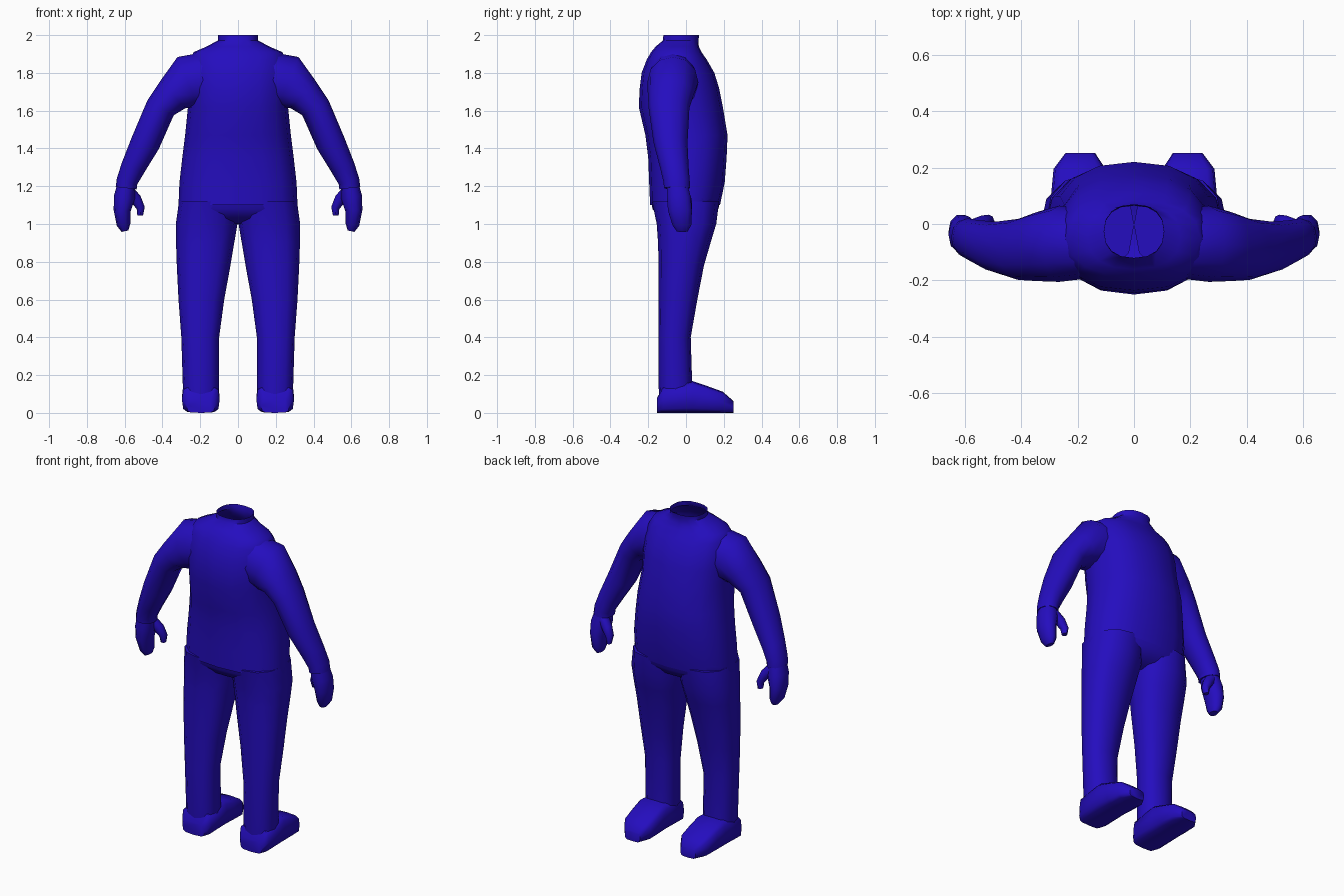
import bpy, bmesh, math
from mathutils import Vector

if "Cube" in bpy.data.objects:
    bpy.data.objects.remove(bpy.data.objects["Cube"])

blue = bpy.data.materials.new("deep blue")
blue.diffuse_color = (0.018, 0.004, 0.52, 1)
blue.use_nodes = True
blue.node_tree.nodes["Principled BSDF"].inputs["Base Color"].default_value = blue.diffuse_color
X, Y, Z = Vector((1, 0, 0)), Vector((0, 1, 0)), Vector((0, 0, 1))


def loft(name, rings, sides=12, power=1.0, caps=(True, True), mirror=False, turn=0.0):
    """Skin rings given as (centre, half-axis u, half-axis v)."""
    bm = bmesh.new()
    loops = []
    for c, u, v in rings:
        loop = []
        for i in range(sides):
            a = math.tau * (i + turn) / sides
            ca, sa = math.cos(a), math.sin(a)
            p = c + u * math.copysign(abs(ca) ** power, ca) + v * math.copysign(abs(sa) ** power, sa)
            loop.append(bm.verts.new(p))
        loops.append(loop)
    for a, b in zip(loops, loops[1:]):
        for i in range(sides):
            j = (i + 1) % sides
            bm.faces.new((a[i], a[j], b[j], b[i]))
    if caps[0]:
        bm.faces.new(loops[0][::-1])
    if caps[1]:
        bm.faces.new(loops[-1])
    bmesh.ops.recalc_face_normals(bm, faces=bm.faces)
    me = bpy.data.meshes.new(name)
    bm.to_mesh(me)
    bm.free()
    me.materials.append(blue)
    ob = bpy.data.objects.new(name, me)
    bpy.context.collection.objects.link(ob)
    bpy.ops.object.select_all(action='DESELECT')
    ob.select_set(True)
    bpy.context.view_layer.objects.active = ob
    bpy.ops.object.shade_smooth_by_angle(angle=math.radians(50))
    if mirror:
        m = ob.modifiers.new("mirror", 'MIRROR')
        m.use_axis[0] = True
        m.use_mirror_merge = False
    return ob


def level(z, x0, x1, y0, y1):
    """Horizontal ring from its extents."""
    return (Vector(((x0 + x1) / 2, (y0 + y1) / 2, z)), X * (x1 - x0) / 2, Y * (y1 - y0) / 2)


def limb(points):
    """Rings square to a path of (x, y, z, radius across, radius in y)."""
    out = []
    for i, (x, y, z, r, ry) in enumerate(points):
        a, b = points[max(i - 1, 0)], points[min(i + 1, len(points) - 1)]
        t = Vector((b[0] - a[0], 0, b[2] - a[2])).normalized()
        out.append((Vector((x, y, z)), Vector((-t.z, 0, t.x)) * r, Y * ry))
    return out


# torso with open neck: z, half width, back y, belly y
torso = [(1.10, .315, -.19, .18), (1.22, .31, -.195, .205), (1.35, .295, -.2, .215),
         (1.47, .28, -.215, .22), (1.62, .265, -.25, .195), (1.72, .27, -.245, .175),
         (1.80, .265, -.235, .15), (1.87, .255, -.208, .11), (1.91, .235, -.185, .082),
         (1.94, .165, -.16, .068), (1.972, .106, -.122, .065), (2.0, .106, -.12, .07)]
loft("torso", [level(z, -w, w, b, f) for z, w, b, f in torso], 16, 0.85, (False, False))

# pelvis between the trouser legs
pelvis = [(1.16, .308, -.185, .185), (1.08, .318, -.178, .172), (1.03, .29, -.135, .13), (1.0, .2, -.06, .06)]
loft("pelvis", [level(z, -w, w, b, f) for z, w, b, f in pelvis], 16, 0.8, (False, True))

# trouser legs: z, inner x, outer x, back y, front y
leg = [(1.12, .0, .312, -.18, .175), (1.0, .003, .329, -.155, .16), (.9, .02, .328, -.148, .13),
       (.78, .04, .324, -.145, .095), (.6, .073, .315, -.145, .06), (.4, .1, .3, -.145, .025),
       (.14, .1, .292, -.145, .033), (.05, .11, .285, -.14, .03)]
loft("legs", [level(*r) for r in leg], 12, 0.85, mirror=True)

# feet, heel to toe: y, centre x, half width, height
foot = [(-.153, .197, .075, .08), (-.12, .197, .1, .14), (.035, .197, .1, .168),
        (.11, .195, .098, .143), (.195, .193, .092, .112), (.252, .19, .052, .062)]
loft("feet", [(Vector((x, y, h / 2)), X * w, Z * h / 2 * 1.0) for y, x, w, h in foot],
     12, 0.5, mirror=True)

# arms, shoulder to wrist
arm = [(.14, -.07, 1.77, .145, .12), (.265, -.07, 1.75, .145, .135), (.345, -.08, 1.685, .098, .122),
       (.41, -.09, 1.615, .08, .108), (.49, -.082, 1.43, .078, .09), (.555, -.062, 1.3, .065, .076),
       (.588, -.05, 1.225, .056, .07), (.592, -.048, 1.19, .056, .068)]
loft("arms", limb(arm), 12, 0.95, mirror=True)

# mitten hands and thumbs
hand = [(.59, -.048, 1.22, .045, .055), (.602, -.038, 1.14, .056, .066), (.613, -.032, 1.07, .045, .066),
        (.606, -.022, .995, .036, .052), (.598, -.02, .962, .018, .03)]
loft("hands", limb(hand), 10, 0.9, mirror=True)
thumb = [(.58, -.02, 1.175, .032, .035), (.54, -.002, 1.13, .03, .032), (.515, .008, 1.085, .022, .025),
         (.518, .012, 1.045, .015, .018)]
loft("thumbs", limb(thumb), 8, mirror=True)
